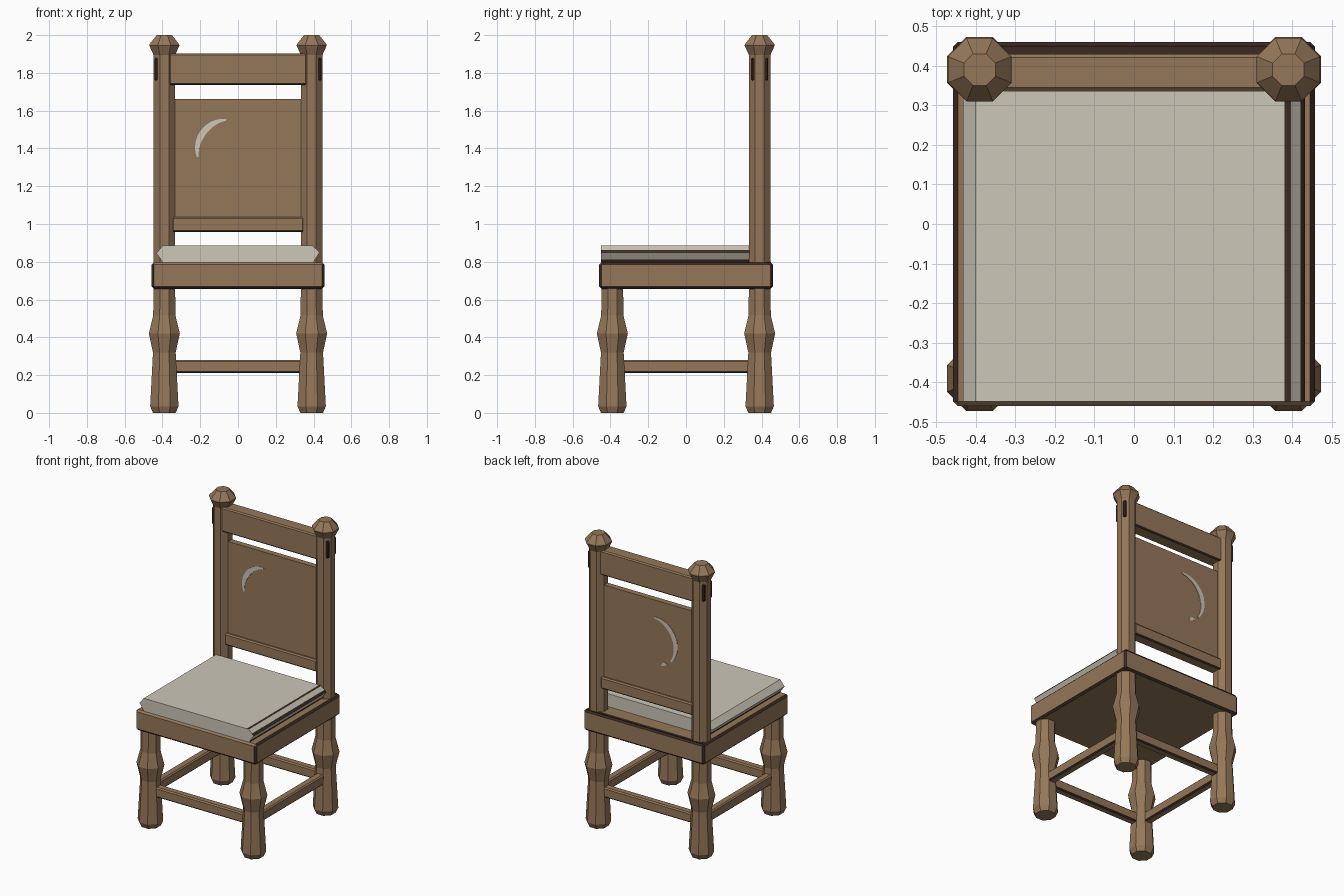
import bpy, bmesh, math
from mathutils import Matrix, Vector

cube = bpy.data.objects.get("Cube")
if cube:
    bpy.data.objects.remove(cube, do_unlink=True)


def material(name, rgb):
    m = bpy.data.materials.new(name)
    m.use_nodes = True
    m.diffuse_color = (*rgb, 1)
    m.node_tree.nodes["Principled BSDF"].inputs["Base Color"].default_value = (*rgb, 1)
    return m


WOOD = material("warm wood", (0.30, 0.185, 0.10))
DARK = material("dark edge wood", (0.042, 0.024, 0.016))
CREAM = material("cream cloth", (0.61, 0.57, 0.48))
LEG = 0.39  # distance of every leg from the centre lines


def finish(name, bm, mats):
    bmesh.ops.recalc_face_normals(bm, faces=bm.faces)
    me = bpy.data.meshes.new(name)
    bm.to_mesh(me)
    bm.free()
    for m in mats:
        me.materials.append(m)
    ob = bpy.data.objects.new(name, me)
    bpy.context.collection.objects.link(ob)
    return ob


def beam(name, lo, hi, mat=WOOD, chamfer=0.008, is_dark=lambda n: n.z < -0.1):
    """Box with chamfered edges; chamfers chosen by the rule are dark."""
    lo, hi = Vector(lo), Vector(hi)
    bm = bmesh.new()
    bmesh.ops.create_cube(bm, size=1, matrix=Matrix.Translation((lo + hi) / 2)
                          @ Matrix.Diagonal((*(hi - lo), 1)))
    if chamfer:
        bmesh.ops.bevel(bm, geom=bm.edges[:], offset=chamfer, segments=1, affect='EDGES')
        bm.normal_update()
        for f in bm.faces:
            slanted = max(abs(c) for c in f.normal) < 0.99
            f.material_index = int(slanted and is_dark(f.normal))
    return finish(name, bm, (mat, DARK))


def turned(name, x, y, profile):
    """Eight-sided turned post with flat sides facing the axes."""
    bm = bmesh.new()
    rings = []
    for r, z in profile:
        c = r / math.cos(math.pi / 8)
        rings.append([bm.verts.new((x + c * math.cos((k + 0.5) * math.pi / 4),
                                    y + c * math.sin((k + 0.5) * math.pi / 4), z))
                      for k in range(8)])
    for a, b in zip(rings, rings[1:]):
        for k in range(8):
            j = (k + 1) % 8
            bm.faces.new((a[k], a[j], b[j], b[k]))
    bm.faces.new(rings[0])
    bm.faces.new(rings[-1])
    return finish(name, bm, (WOOD,))


def arc_plate(name, y, cx, cz, radius, start, end, width):
    """Thin crescent plate on the back panel, tapering to both ends."""
    bm = bmesh.new()
    steps = 14
    pairs = []
    for i in range(steps + 1):
        t = i / steps
        a = math.radians(start + (end - start) * t)
        w = width * (0.3 + 0.7 * math.sin(math.pi * t))
        pairs.append([bm.verts.new((cx + r * math.cos(a), y, cz + r * math.sin(a)))
                      for r in (radius, radius - w)])
    for (a, b), (c, d) in zip(pairs, pairs[1:]):
        bm.faces.new((a, b, d, c))
    ob = finish(name, bm, (CREAM,))
    mod = ob.modifiers.new("thickness", 'SOLIDIFY')
    mod.thickness = 0.004
    mod.offset = 0


# Legs, back posts, rail ends and stretchers
LEG_PROFILE = [(0.06, 0), (0.075, 0.035), (0.06, 0.32), (0.082, 0.42),
               (0.059, 0.515), (0.057, 0.68)]
POST_PROFILE = [(0.057, 0.78), (0.057, 1.895), (0.08, 1.945), (0.078, 1.952), (0.04, 2.0)]
for side, s in (("left", 1), ("right", -1)):
    turned(f"front_leg_{side}", s * LEG, -LEG, LEG_PROFILE)
    turned(f"back_leg_{side}", s * LEG, LEG, LEG_PROFILE)
    turned(f"back_post_{side}", s * LEG, LEG, POST_PROFILE)
    xs = sorted((s * 0.36, s * 0.441))
    beam(f"rail_end_{side}", (xs[0], 0.345, 1.76), (xs[1], 0.435, 1.88), DARK, 0.006)
    beam(f"side_stretcher_{side}", (s * LEG - 0.027, -0.36, 0.212), (s * LEG + 0.027, 0.36, 0.28))
for end, s in (("front", -1), ("back", 1)):
    beam(f"{end}_stretcher", (-0.36, s * LEG - 0.027, 0.212), (0.36, s * LEG + 0.027, 0.28))

# Seat frame with dark worn edges, except along the upper front
beam("seat_frame", (-0.457, -0.46, 0.657), (0.457, 0.46, 0.797), chamfer=0.012,
     is_dark=lambda n: not (n.z > 0.1 and n.y < -0.1))
beam("seat_back_strip", (-0.44, 0.43, 0.793), (0.44, 0.45, 0.799), DARK, 0)

# Cushion: pointed cross-section run from front to back
SECTION = [(-0.40, 0.797), (-0.408, 0.812), (-0.432, 0.845), (-0.40, 0.885),
           (0.38, 0.885), (0.395, 0.885), (0.42, 0.862), (0.432, 0.848),
           (0.408, 0.812), (0.40, 0.797)]
DARK_SIDES = {0, 4, 6, 8}
bm = bmesh.new()
front, back = [[bm.verts.new((x, y, z)) for x, z in SECTION] for y in (-0.449, 0.336)]
for k in range(len(SECTION)):
    j = (k + 1) % len(SECTION)
    bm.faces.new((front[k], front[j], back[j], back[k])).material_index = int(k in DARK_SIDES)
bm.faces.new(front)
bm.faces.new(back)
finish("seat_cushion", bm, (CREAM, DARK))

# Backrest: top rail, panel and lower rail
beam("top_rail", (-0.365, 0.337, 1.735), (0.365, 0.428, 1.903))
beam("back_panel", (-0.345, 0.37, 0.98), (0.345, 0.41, 1.663), chamfer=0)
beam("lower_rail", (-0.35, 0.352, 0.957), (0.35, 0.428, 1.037))

# Crescent decoration on both faces of the panel
arc_plate("front_crescent", 0.369, -0.075, 1.405, 0.152, 85, 200, 0.034)
arc_plate("back_crescent", 0.411, -0.06, 1.385, 0.165, 85, 225, 0.034)
arc_plate("back_crescent_tip", 0.411, -0.06, 1.385, 0.165, 238, 255, 0.024)
